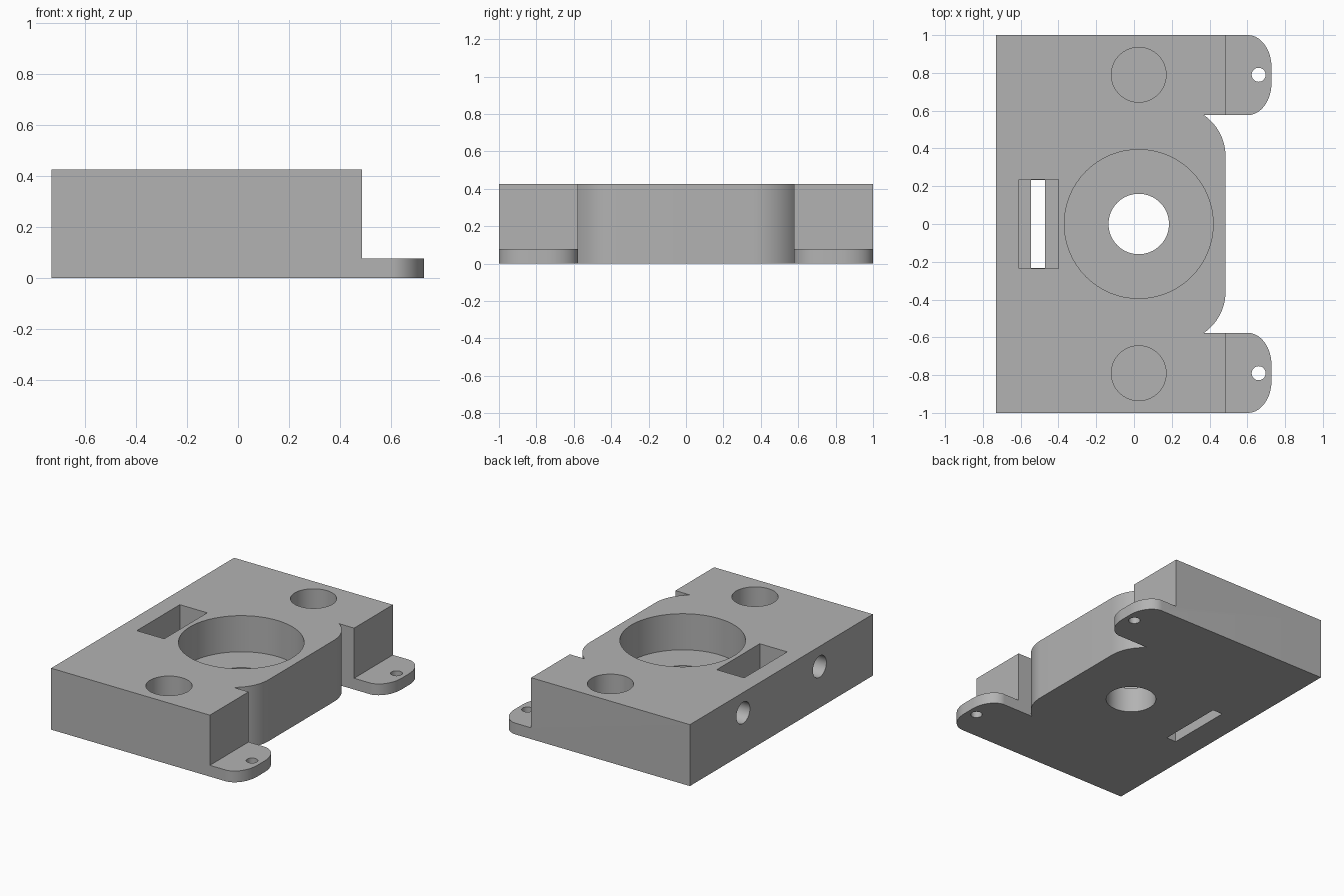
import bpy, bmesh, math
from mathutils import Matrix

cube = bpy.data.objects.get("Cube")
if cube:
    bpy.data.objects.remove(cube, do_unlink=True)

HEIGHT, TAB_H, FLOOR = 0.425, 0.078, 0.175
LEFT, STEP, RIGHT = -0.73, 0.485, 0.728
NOTCH_Y = 0.577
HOLE_X = 0.025

grey = bpy.data.materials.new("plain grey")
grey.use_nodes = True
colour = (0.45, 0.45, 0.45, 1)
grey.diffuse_color = colour
grey.node_tree.nodes["Principled BSDF"].inputs["Base Color"].default_value = colour


def make_object(name, bm):
    bmesh.ops.recalc_face_normals(bm, faces=bm.faces)
    mesh = bpy.data.meshes.new(name)
    bm.to_mesh(mesh)
    bm.free()
    mesh.materials.append(grey)
    obj = bpy.data.objects.new(name, mesh)
    bpy.context.collection.objects.link(obj)
    return obj


def prism(name, outline, height):
    bm = bmesh.new()
    face = bm.faces.new([bm.verts.new((x, y, 0)) for x, y in outline])
    top = bmesh.ops.extrude_face_region(bm, geom=[face])["geom"]
    bmesh.ops.translate(bm, vec=(0, 0, height),
                        verts=[v for v in top if isinstance(v, bmesh.types.BMVert)])
    return make_object(name, bm)


def box(name, low, high):
    bm = bmesh.new()
    bmesh.ops.create_cube(bm, size=1)
    for v in bm.verts:
        v.co = [l + (h - l) * (c + 0.5) for l, h, c in zip(low, high, v.co)]
    return make_object(name, bm)


def cylinder(name, centre, radius, depth, along_x=False, sides=64):
    bm = bmesh.new()
    turn = Matrix.Rotation(math.pi / 2 if along_x else 0, 4, 'Y')
    bmesh.ops.create_cone(bm, cap_ends=True, segments=sides, radius1=radius,
                          radius2=radius, depth=depth,
                          matrix=Matrix.Translation(centre) @ turn)
    return make_object(name, bm)


def arc(cx, cy, rx, ry, start, end, steps=14):
    angles = [math.radians(start + (end - start) * i / steps) for i in range(steps + 1)]
    return [(cx + rx * math.cos(a), cy + ry * math.sin(a)) for a in angles]


def pit(name, x, y, radius, bottom):
    top = HEIGHT + 0.1
    return cylinder(name, (x, y, (top + bottom) / 2), radius, top - bottom)


# Housing outline: rounded mounting tabs and a bulged middle, mirrored in y
rx, ry = 0.125, 0.17
bulge = 0.268
half = [(LEFT, 1)]
half += arc(RIGHT - rx, 1 - ry, rx, ry, 90, 0)
half += arc(RIGHT - rx, NOTCH_Y + ry, rx, ry, 0, -90)
half += arc(STEP - bulge, 0.357, bulge, bulge, 55.2, 0)
# Keep the start of the bulge exactly on the notch line
outline = [(x, NOTCH_Y if abs(y - NOTCH_Y) < 0.003 else y) for x, y in half]
outline += [(x, -y) for x, y in reversed(outline)]
housing = prism("housing", outline, HEIGHT)

# Central recess, centre bore and stepped slot
cutters = [
    pit("round_recess", HOLE_X, 0, 0.394, FLOOR),
    pit("centre_bore", HOLE_X, 0, 0.16, -0.1),
    box("slot_pocket", (-0.61, -0.235, FLOOR), (-0.4, 0.235, 0.6)),
    box("slot_through", (-0.545, -0.232, -0.1), (-0.47, 0.232, 0.6)),
]
# Paired cuts: space above the tabs, blind holes, screw holes, side holes
for side, s in (("left", 1), ("right", -1)):
    ys = sorted((s * 0.565, s * 1.1))
    cutters += [
        box(side + "_tab_step", (STEP, ys[0], TAB_H), (1, ys[1], 0.6)),
        pit(side + "_blind_hole", HOLE_X, s * 0.79, 0.145, FLOOR),
        pit(side + "_screw_hole", 0.66, s * 0.79, 0.037, -0.1),
        cylinder(side + "_side_hole", (LEFT + 0.1, s * 0.418, 0.285), 0.074, 0.5, True),
    ]

bpy.context.view_layer.objects.active = housing
for cutter in cutters:
    mod = housing.modifiers.new(cutter.name, 'BOOLEAN')
    mod.operation = 'DIFFERENCE'
    mod.solver = 'EXACT'
    mod.object = cutter
    bpy.ops.object.modifier_apply(modifier=mod.name)
    bpy.data.objects.remove(cutter, do_unlink=True)

# Smooth the round walls, keep the edges sharp
bpy.ops.object.select_all(action='DESELECT')
housing.select_set(True)
bpy.ops.object.shade_smooth_by_angle(angle=math.radians(25))
